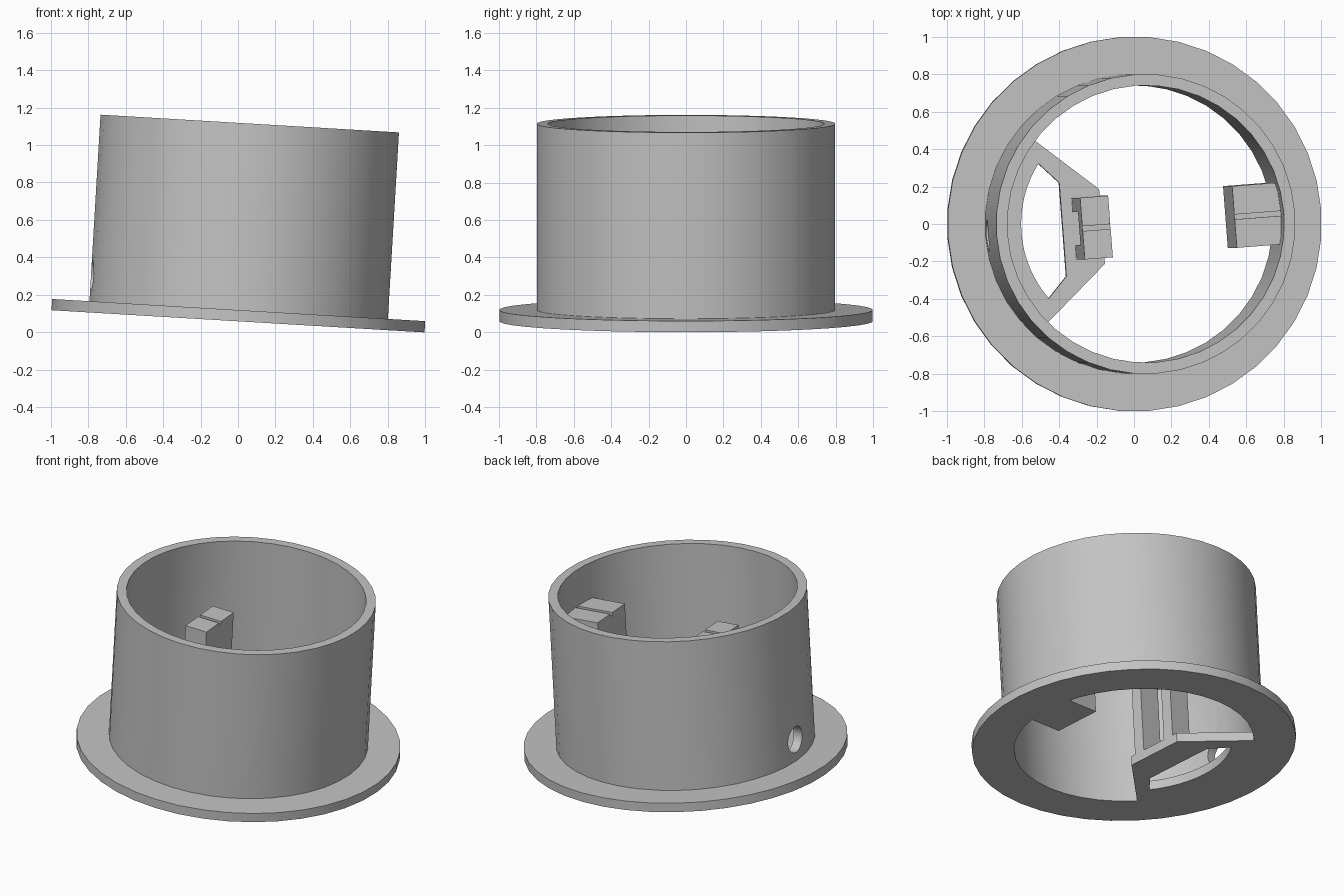
import bpy, bmesh, math
from mathutils import Matrix

if "Cube" in bpy.data.objects:
    bpy.data.objects.remove(bpy.data.objects["Cube"], do_unlink=True)

TILT, TURN = math.radians(3.4), math.radians(4.4)
SIDES = 40
FLOOR = 0.06            # flange and bracket thickness
HEIGHT = 1.057
PILLAR = 0.82           # pillar height

grey = bpy.data.materials.new("plain_grey")
grey.use_nodes = True
colour = (0.55, 0.55, 0.55, 1)
grey.diffuse_color = colour
grey.node_tree.nodes["Principled BSDF"].inputs["Base Color"].default_value = colour


def make(name, bm):
    bmesh.ops.recalc_face_normals(bm, faces=bm.faces[:])
    mesh = bpy.data.meshes.new(name)
    bm.to_mesh(mesh)
    bm.free()
    mesh.materials.append(grey)
    ob = bpy.data.objects.new(name, mesh)
    bpy.context.collection.objects.link(ob)
    return ob


def lathe(name, profile):
    """Spin a closed (radius, z) profile around z."""
    bm = bmesh.new()
    rings = []
    for i in range(SIDES):
        a = math.tau * i / SIDES
        rings.append([bm.verts.new((r * math.cos(a), r * math.sin(a), z)) for r, z in profile])
    n = len(profile)
    for i in range(SIDES):
        p, q = rings[i], rings[(i + 1) % SIDES]
        for k in range(n):
            m = (k + 1) % n
            bm.faces.new((p[k], q[k], q[m], p[m]))
    return make(name, bm)


def prism(name, outline, z0, z1):
    """Extrude a flat outline from z0 to z1."""
    bm = bmesh.new()
    face = bm.faces.new([bm.verts.new((x, y, z0)) for x, y in outline])
    ext = bmesh.ops.extrude_face_region(bm, geom=[face])["geom"]
    bmesh.ops.translate(bm, vec=(0, 0, z1 - z0),
                        verts=[v for v in ext if isinstance(v, bmesh.types.BMVert)])
    return make(name, bm)


def box(name, x0, x1, half, z0, z1):
    return prism(name, [(x0, -half), (x1, -half), (x1, half), (x0, half)], z0, z1)


def arc(radius, start, end, steps=16):
    angles = [math.radians(start + (end - start) * i / steps) for i in range(steps + 1)]
    return [(radius * math.cos(a), radius * math.sin(a)) for a in angles]


def cut(ob, cutter):
    mod = ob.modifiers.new("cut", 'BOOLEAN')
    mod.operation, mod.solver, mod.object = 'DIFFERENCE', 'EXACT', cutter
    bpy.context.view_layer.objects.active = ob
    bpy.ops.object.modifier_apply(modifier=mod.name)
    bpy.data.objects.remove(cutter, do_unlink=True)


# Flange and tube in one spun profile, with a round hole in the -x wall
sleeve = lathe("flanged_sleeve", [(0.74, 0), (1, 0), (1, FLOOR), (0.8, FLOOR),
                                  (0.8, HEIGHT), (0.74, HEIGHT)])
bm = bmesh.new()
bmesh.ops.create_cone(bm, cap_ends=True, segments=24, radius1=0.085, radius2=0.085, depth=0.3,
                      matrix=Matrix.Translation((-0.8, 0, 0.2)) @ Matrix.Rotation(math.pi / 2, 4, 'Y'))
cut(sleeve, make("hole_cutter", bm))

# Floor bracket with an arched opening
bracket = prism("floor_bracket", arc(0.755, 136, 224) + [(-0.175, -0.2), (-0.175, 0.2)], 0, FLOOR)
cut(bracket, prism("opening_cutter", arc(0.607, 143.5, 216.5) + [(-0.385, -0.25), (-0.385, 0.25)],
                   -0.1, 0.2))

# Two pillars with a shallow groove across the top
inner = box("inner_pillar", -0.325, -0.175, 0.165, 0, PILLAR)
cut(inner, box("window_cutter", -0.5, 0, 0.088, FLOOR, 0.53))
wall = box("wall_pillar", 0.49, 0.76, 0.165, 0, PILLAR)
for ob in (inner, wall):
    cut(ob, box("groove_cutter", -1, 1, 0.013, PILLAR - 0.02, 1))

# Turn, tilt and stand on the ground
place = (Matrix.Translation((0, 0, math.sin(TILT))) @ Matrix.Rotation(TILT, 4, 'Y')
         @ Matrix.Rotation(TURN, 4, 'Z'))
bpy.ops.object.select_all(action='DESELECT')
for ob in (sleeve, bracket, inner, wall):
    ob.data.transform(place)
    ob.select_set(True)
bpy.context.view_layer.objects.active = sleeve
bpy.ops.object.shade_smooth_by_angle(angle=math.radians(30))
